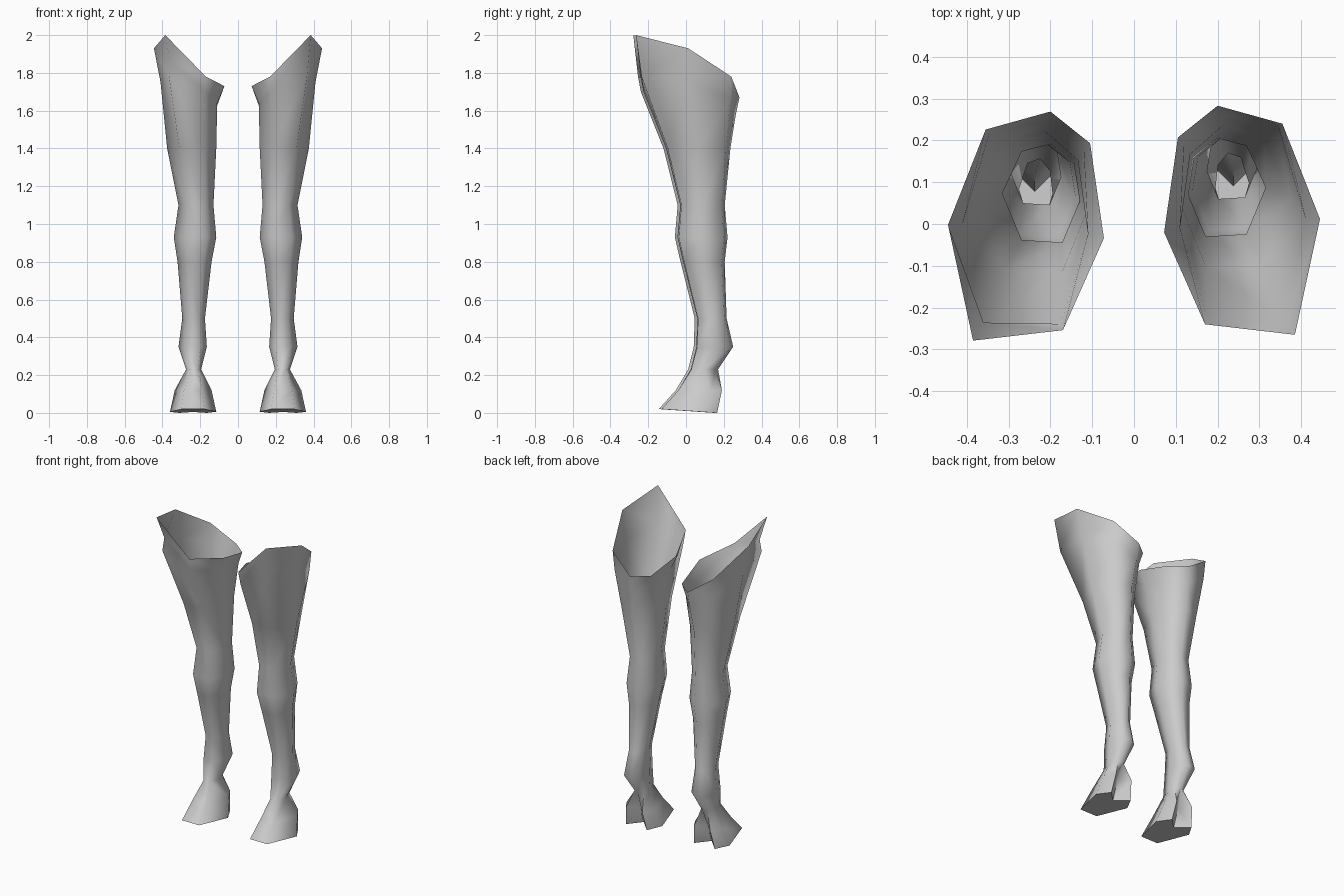
import bpy, bmesh, math

cube = bpy.data.objects.get("Cube")
if cube:
    bpy.data.objects.remove(cube, do_unlink=True)

grey = bpy.data.materials.new("plain grey")
grey.use_nodes = True
colour = (0.6, 0.6, 0.6, 1)
grey.diffuse_color = colour
grey.node_tree.nodes["Principled BSDF"].inputs["Base Color"].default_value = colour

# Seven-sided cross-sections: front inner, front outer, outer,
# back outer, back, back inner, inner
LEG = [(-.55, -1), (.5, -.95), (1, 0), (.5, .85), (-.25, 1), (-.85, .6), (-1, -.15)]
SOLE = [(-.5, -1), (.5, -1), (1, .45), (.6, 1), (0, .5), (-.6, 1), (-1, .4)]

# Rings from the sole up: section, height, x range, y range
RINGS = [
    (SOLE, .01, .115, .36, -.13, .165),
    (SOLE, .12, .14, .335, -.04, .19),
    (LEG, .23, .195, .275, .025, .17),
    (LEG, .35, .165, .315, .055, .25),
    (LEG, .5, .175, .295, .06, .215),
    (LEG, .8, .14, .32, -.015, .205),
    (LEG, .93, .115, .34, -.045, .22),
    (LEG, 1.1, .13, .315, -.03, .205),
    (LEG, 1.4, .115, .375, -.105, .235),
]
# Upper thigh ring and the slanted open rim
THIGH = [(.175, -.225, 1.7), (.365, -.235, 1.78), (.41, .015, 1.75), (.345, .235, 1.66),
         (.2, .262, 1.57), (.12, .19, 1.6), (.11, -.01, 1.64)]
RIM = [(.17, -.24, 1.78), (.385, -.265, 2), (.445, .012, 1.93), (.355, .24, 1.78),
       (.2, .283, 1.67), (.105, .207, 1.67), (.072, -.02, 1.73)]


def ring_points(section, z, x0, x1, y0, y1):
    cx, cy, rx, ry = (x0 + x1) / 2, (y0 + y1) / 2, (x1 - x0) / 2, (y1 - y0) / 2
    tilt = .03 if z < .1 else 0
    return [(cx + u * rx, cy + v * ry, z - tilt * v / 3) for u, v in section]


def make_leg(name, side, shift, flap):
    bm = bmesh.new()

    def add(p):
        return bm.verts.new((side * p[0], p[1] + shift, p[2]))

    rings = [[add(p) for p in ring_points(*r)] for r in RINGS]
    rings.append([add(p) for p in THIGH])
    rim = [add(p) for p in RIM]
    tip = rim[1]
    if flap:
        # Folded corner: the wall stops lower and a loose flap rises to the tip
        rim[1] = add((.36, -.222, 1.86))
        bm.faces.new((rim[0], rim[1], tip))
        bm.faces.new((rim[1], rim[2], tip))
    rings.append(rim)
    for low, high in zip(rings, rings[1:]):
        for i in range(len(low)):
            j = (i + 1) % len(low)
            bm.faces.new((low[i], low[j], high[j], high[i]))
    bm.faces.new(rings[0][::-1])
    if side < 0:
        bmesh.ops.reverse_faces(bm, faces=bm.faces[:])
    mesh = bpy.data.meshes.new(name)
    bm.to_mesh(mesh)
    bm.free()
    mesh.materials.append(grey)
    leg = bpy.data.objects.new(name, mesh)
    bpy.context.collection.objects.link(leg)
    bpy.ops.object.select_all(action='DESELECT')
    leg.select_set(True)
    bpy.context.view_layer.objects.active = leg
    bpy.ops.object.shade_smooth_by_angle(angle=math.radians(75))


make_leg("left_leg", 1, 0, False)
make_leg("right_leg", -1, -.014, True)
